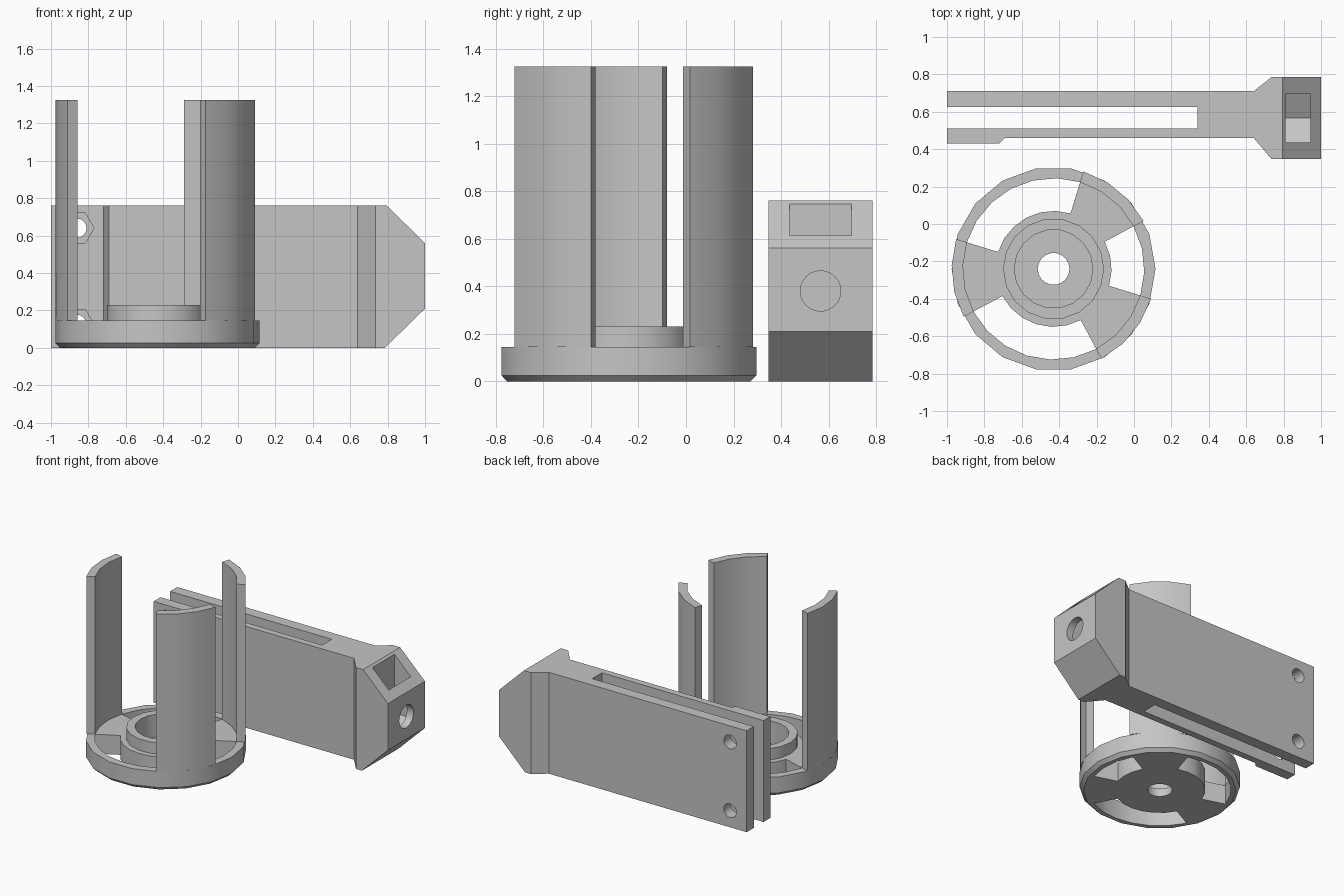
import bpy, bmesh
from math import radians, cos, sin, pi
from mathutils import Vector, Matrix

if "Cube" in bpy.data.objects:
    bpy.data.objects.remove(bpy.data.objects["Cube"])

grey = bpy.data.materials.new("plain_grey")
grey.use_nodes = True
grey.diffuse_color = (0.56, 0.56, 0.56, 1)
grey.node_tree.nodes["Principled BSDF"].inputs["Base Color"].default_value = (0.56, 0.56, 0.56, 1)

CENTRE = Vector((-0.43, -0.24, 0))


def finish(bm, name):
    bmesh.ops.recalc_face_normals(bm, faces=bm.faces)
    mesh = bpy.data.meshes.new(name)
    bm.to_mesh(mesh)
    bm.free()
    mesh.materials.append(grey)
    ob = bpy.data.objects.new(name, mesh)
    bpy.context.collection.objects.link(ob)
    return ob


def prism(name, points, start, end, axis="z"):
    """Extrude a flat outline along an axis; outline is the other two axes in order."""
    place = {"x": lambda a, b: (start, a, b),
             "y": lambda a, b: (a, start, b),
             "z": lambda a, b: (a, b, start)}[axis]
    bm = bmesh.new()
    face = bm.faces.new([bm.verts.new(place(a, b)) for a, b in points])
    new = bmesh.ops.extrude_face_region(bm, geom=[face])["geom"]
    step = Vector([(end - start) * (axis == k) for k in "xyz"])
    bmesh.ops.translate(bm, vec=step, verts=[g for g in new if isinstance(g, bmesh.types.BMVert)])
    return finish(bm, name)


def lathe(name, profile, sides):
    bm = bmesh.new()
    rings = [[bm.verts.new(CENTRE + Vector((r * cos(2 * pi * i / sides), r * sin(2 * pi * i / sides), z)))
              for i in range(sides)] for r, z in profile]
    for k, ring in enumerate(rings):
        nxt = rings[(k + 1) % len(rings)]
        for i in range(sides):
            j = (i + 1) % sides
            bm.faces.new((ring[i], ring[j], nxt[j], nxt[i]))
    return finish(bm, name)


def polygon(a, b, radius, sides):
    return [(a + radius * cos(2 * pi * i / sides), b + radius * sin(2 * pi * i / sides))
            for i in range(sides)]


def sector(inner, outer, a0, a1):
    n = max(3, round((a1 - a0) / 15))
    angles = [radians(a0 + (a1 - a0) * i / n) for i in range(n + 1)]
    arc = lambda r, seq: [(CENTRE.x + r * cos(a), CENTRE.y + r * sin(a)) for a in seq]
    return arc(outer, angles) + arc(inner, angles[::-1])


def cut(target, cutters):
    for c in cutters:
        mod = target.modifiers.new("cut", "BOOLEAN")
        mod.operation = "DIFFERENCE"
        mod.solver = "EXACT"
        mod.object = c
    bpy.context.view_layer.update()
    graph = bpy.context.evaluated_depsgraph_get()
    result = bpy.data.meshes.new_from_object(target.evaluated_get(graph))
    target.modifiers.clear()
    target.data = result
    for c in cutters:
        bpy.data.objects.remove(c)


# Round base with hub, raised collar, recess and centre hole
base = lathe("holder_base", [(0.085, 0), (0.52, 0), (0.545, 0.025), (0.545, 0.145), (0.27, 0.145),
                             (0.27, 0.23), (0.21, 0.23), (0.21, 0.06), (0.085, 0.06)], 18)
cut(base, [prism("gap_cutter", sector(0.31, 0.485, a, b), -0.1, 0.2)
           for a, b in ((73, 163), (208, 298), (343, 388))])

# Three upright curved walls above the spokes
walls = [prism("upright_wall_%d" % (i + 1), sector(0.485, 0.545, a, a + 45), 0.145, 1.325)
         for i, a in enumerate((28, 163, 298))]

# Forked arm with flared head
arm = prism("forked_arm", [
    (-1, 0.43), (-0.72, 0.43), (-0.69, 0.46), (0.64, 0.46), (0.735, 0.347), (1, 0.347),
    (1, 0.785), (0.735, 0.785), (0.64, 0.71), (-1, 0.71), (-1, 0.625),
    (0.34, 0.625), (0.34, 0.51), (-1, 0.51)], 0, 0.76)

MID_Y, MID_Z = 0.566, 0.38
cutters = [
    # sloped corners of the head
    prism("top_slope_cutter", [(0.795, 0.76), (1, 0.56), (1.1, 0.56), (1.1, 0.9), (0.795, 0.9)], 0.2, 0.9, "y"),
    prism("bottom_slope_cutter", [(0.785, 0), (1, 0.21), (1.1, 0.21), (1.1, -0.1), (0.785, -0.1)], 0.2, 0.9, "y"),
    # nut slot with pointed floor, and the bolt hole in the end
    prism("nut_slot_cutter", [(MID_Y - 0.13, 0.9), (MID_Y - 0.13, 0.305), (MID_Y, 0.23),
                              (MID_Y + 0.13, 0.305), (MID_Y + 0.13, 0.9)], 0.81, 0.945, "x"),
    prism("bolt_hole_cutter", polygon(MID_Y, MID_Z, 0.085, 24), 0.62, 1.1, "x"),
]
# Clamp holes with hexagonal recesses in the front
for z in (0.125, 0.64):
    cutters.append(prism("clamp_hole_cutter", polygon(-0.862, z, 0.052, 16), 0.3, 0.9, "y"))
    cutters.append(prism("hex_recess_cutter", polygon(-0.862, z, 0.092, 6), 0.3, 0.47, "y"))
cut(arm, cutters)

# Smooth the round surfaces, keep the edges sharp
bpy.ops.object.select_all(action="DESELECT")
for ob in [base, arm] + walls:
    ob.select_set(True)
bpy.context.view_layer.objects.active = base
bpy.ops.object.shade_smooth_by_angle(angle=radians(30))
